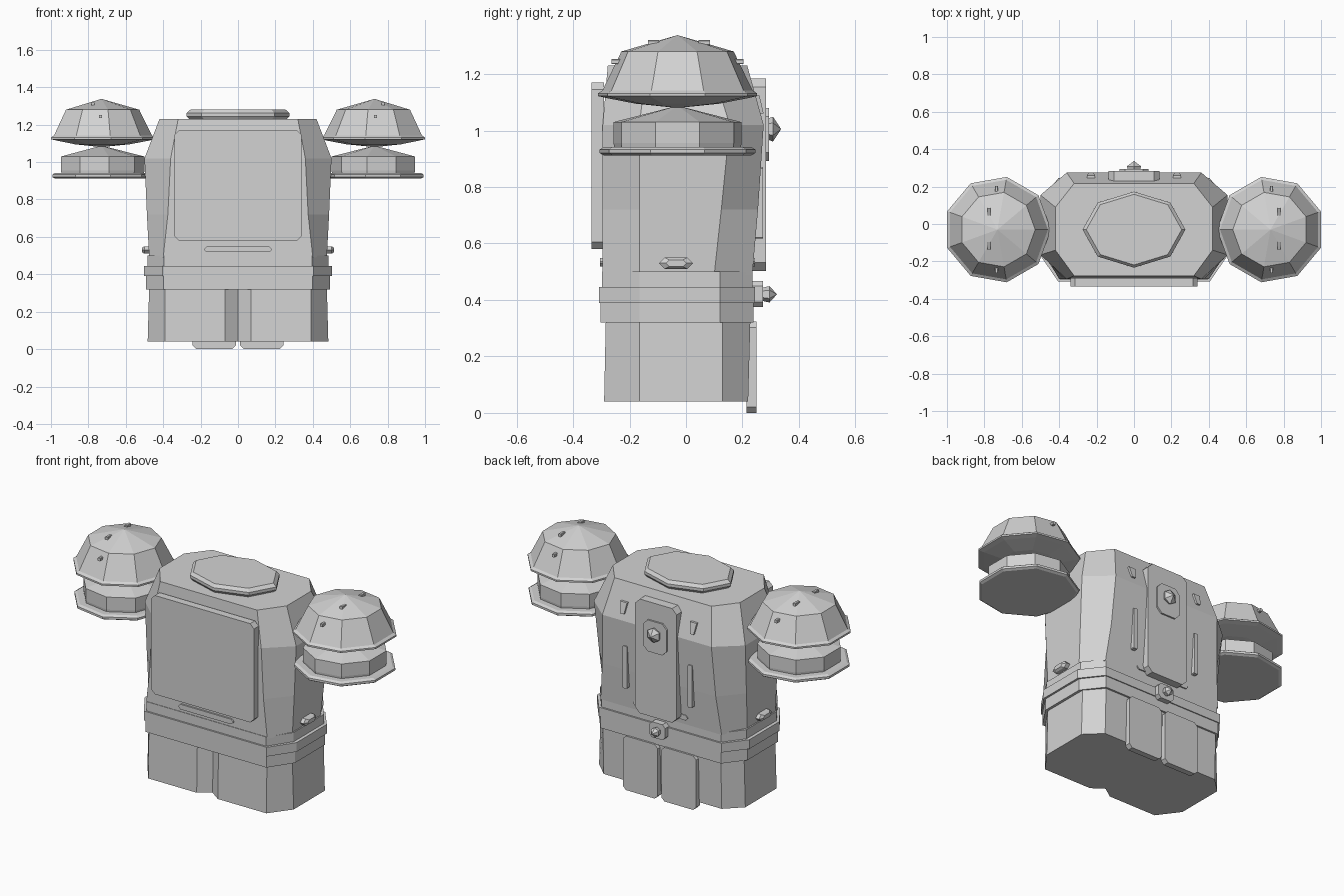
import bpy, bmesh
from math import sin, cos, pi

cube = bpy.data.objects.get("Cube")
if cube:
    bpy.data.objects.remove(cube, do_unlink=True)

grey = bpy.data.materials.new("light_grey")
grey.use_nodes = True
grey.diffuse_color = (0.65, 0.65, 0.65, 1)
grey.node_tree.nodes["Principled BSDF"].inputs["Base Color"].default_value = (0.65, 0.65, 0.65, 1)


def loft(name, rings):
    """Skin a stack of equal-length point rings and cap both ends."""
    bm = bmesh.new()
    loops = [[bm.verts.new(p) for p in ring] for ring in rings]
    n = len(loops[0])
    for low, high in zip(loops, loops[1:]):
        for i in range(n):
            j = (i + 1) % n
            bm.faces.new((low[i], low[j], high[j], high[i]))
    bm.faces.new(loops[0])
    bm.faces.new(loops[-1])
    bmesh.ops.remove_doubles(bm, verts=bm.verts, dist=0.0002)
    bmesh.ops.recalc_face_normals(bm, faces=bm.faces)
    mesh = bpy.data.meshes.new(name)
    bm.to_mesh(mesh)
    bm.free()
    mesh.materials.append(grey)
    obj = bpy.data.objects.new(name, mesh)
    bpy.context.collection.objects.link(obj)
    return obj


def section(z, hx, cx, front, back, side_front, side_back, groove=0):
    """Chamfered body outline, optionally with a V groove in the front."""
    pts = [(cx, front, z), (hx, side_front, z), (hx, side_back, z), (cx, back, z),
           (-cx, back, z), (-hx, side_back, z), (-hx, side_front, z), (-cx, front, z)]
    if groove:
        pts += [(-0.07, front, z), (0, front + groove, z), (0.07, front, z)]
    return pts


def plate(name, x, z0, z1, y0, y1, cut, half):
    """Upright plate with cut corners, centred on x."""
    def ring(y):
        a, b = half, cut
        return [(x + a - b, y, z0), (x + a, y, z0 + b), (x + a, y, z1 - b), (x + a - b, y, z1),
                (x - a + b, y, z1), (x - a, y, z1 - b), (x - a, y, z0 + b), (x - a + b, y, z0)]
    return loft(name, [ring(y0), ring(y1)])


def stud(name, z, r, y0, y1, y2):
    """Pointed six-sided stud facing the back."""
    def ring(y, rad):
        return [(rad * sin(pi * k / 3), y, z + rad * cos(pi * k / 3)) for k in range(6)]
    loft(name, [ring(y0, r * 0.8), ring(y1, r), ring(y2, 0)])


def disc(name, side, profile):
    """Nine-sided turned form at one shoulder, flat side outwards."""
    angles = [pi / 9 * (2 * k + 1) for k in range(9)]
    loft(name, [[(side * (0.73 + r * cos(a)), -0.03 + r * sin(a), z) for a in angles]
                for r, z in profile])


# Torso, belt and hips
loft("torso", [section(0.49, 0.475, 0.40, -0.295, 0.235, -0.165, 0.10),
               section(0.72, 0.487, 0.375, -0.295, 0.255, -0.165, 0.125),
               section(1.02, 0.50, 0.36, -0.295, 0.275, -0.165, 0.155),
               section(1.23, 0.42, 0.32, -0.277, 0.217, -0.14, 0.09)])
for name, z0, z1, grow in (("upper_belt", 0.44, 0.5, 0), ("middle_belt", 0.39, 0.445, 0.02),
                           ("lower_belt", 0.32, 0.395, 0.008)):
    outline = (0.483 + grow, 0.395 + grow / 2, -0.298 - grow / 2, 0.235 + grow / 2, -0.165, 0.12)
    loft(name, [section(z0, *outline), section(z1, *outline)])
loft("hips", [section(0.04, 0.483, 0.39, -0.29, 0.22, -0.165, 0.13, 0.05),
              section(0.33, 0.475, 0.39, -0.284, 0.228, -0.165, 0.13, 0.05)])

# Neck collar
loft("neck_collar", [[(r * cos(pi * k / 4), -0.03 + 0.74 * r * sin(pi * k / 4), z) for k in range(8)]
                     for r, z in ((0.255, 1.225), (0.275, 1.245), (0.275, 1.262), (0.255, 1.28))])

# Front and back panels
plate("chest_panel", 0, 0.58, 1.17, -0.335, -0.29, 0.025, 0.34)
plate("back_panel", 0, 0.503, 1.185, 0.23, 0.284, 0.03, 0.137)
plate("back_emblem_plate", 0, 0.893, 1.08, 0.27, 0.294, 0.03, 0.078)
stud("back_stud", 1.005, 0.044, 0.285, 0.308, 0.337)
plate("buckle_plate", 0, 0.375, 0.467, 0.235, 0.272, 0.018, 0.053)
stud("buckle_stud", 0.42, 0.029, 0.27, 0.296, 0.322)

# Waist trim bars, front, back and sides
for name, y0, y1 in (("front_trim", -0.305, -0.28), ("back_trim", 0.22, 0.245)):
    plate(name, 0, 0.518, 0.548, y0, y1, 0.012, 0.18)
for name, s in (("left", 1), ("right", -1)):
    loft(name + "_side_trim", [[(s * x, -0.035 + h * dy, 0.53 + h * dz) for dy, dz in
                                ((-0.06, 0), (-0.04, 0.02), (0.04, 0.02),
                                 (0.06, 0), (0.04, -0.02), (-0.04, -0.02))]
                               for x, h in ((0.46, 1), (0.50, 1), (0.512, 0.6))])

    # Back strips, tabs and hanging flaps
    plate(name + "_back_strip", s * 0.215, 0.617, 0.87, 0.235, 0.272, 0.004, 0.014)
    loft(name + "_back_tab", [[(s * 0.23 - w, y, z), (s * 0.23 + w, y, z),
                               (s * 0.23 + w, y + 0.03, z), (s * 0.23 - w, y + 0.03, z)]
                              for w, y, z in ((0.012, 0.245, 1.06), (0.022, 0.23, 1.125))])
    plate(name + "_back_flap", s * 0.127, 0, 0.323, 0.215, 0.25, 0.02, 0.115)

    # Shoulder pods
    disc(name + "_pod_base", s, ((0.265, 0.912), (0.28, 0.92), (0.28, 0.933), (0.265, 0.942)))
    disc(name + "_pod_drum", s, ((0.227, 0.935), (0.23, 0.955), (0.23, 1.03), (0, 1.088)))
    disc(name + "_pod_dome", s, ((0, 1.08), (0.15, 1.095), (0.255, 1.115), (0.286, 1.122),
                                 (0.286, 1.132), (0.27, 1.142), (0.202, 1.28), (0, 1.338)))

    # Small tabs on the dome
    for label, x, y, z in (("front", 0.775, -0.115, 1.302), ("back", 0.775, 0.065, 1.302),
                           ("low_front", 0.735, -0.243, 1.235), ("low_back", 0.735, 0.183, 1.235)):
        plate(name + "_dome_tab_" + label, s * x, z, z + 0.018, y - 0.02, y + 0.02, 0.003, 0.009)
